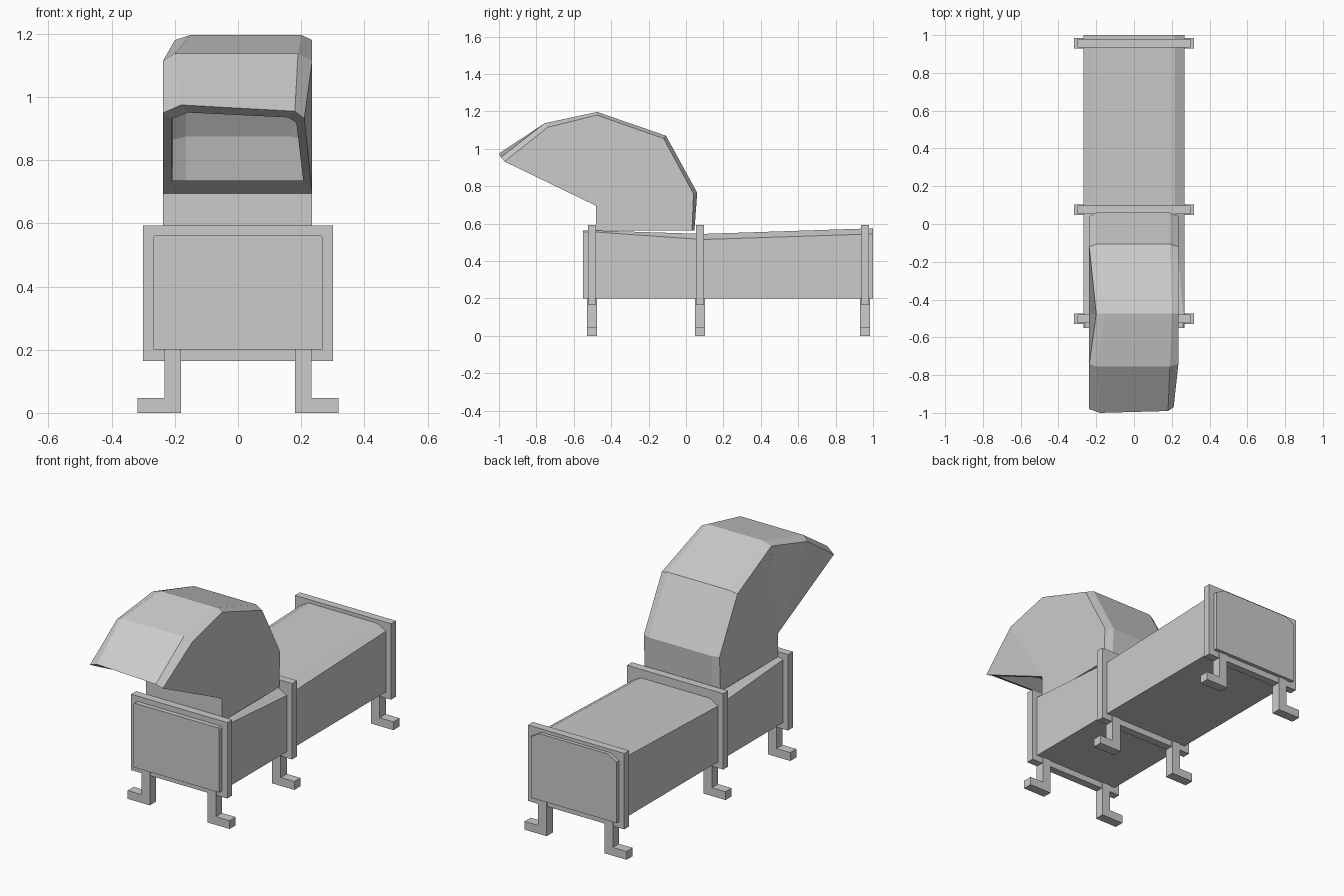
import bpy, bmesh
from mathutils import Vector

if "Cube" in bpy.data.objects:
    bpy.data.objects.remove(bpy.data.objects["Cube"])


def finish(bm, name):
    bmesh.ops.recalc_face_normals(bm, faces=bm.faces)
    mesh = bpy.data.meshes.new(name)
    bm.to_mesh(mesh)
    bm.free()
    obj = bpy.data.objects.new(name, mesh)
    bpy.context.collection.objects.link(obj)
    return obj


def box(name, x0, x1, y0, y1, z0, z1):
    bm = bmesh.new()
    bmesh.ops.create_cube(bm, size=1)
    for v in bm.verts:
        v.co = Vector(((x0 + x1) / 2 + v.co.x * (x1 - x0),
                       (y0 + y1) / 2 + v.co.y * (y1 - y0),
                       (z0 + z1) / 2 + v.co.z * (z1 - z0)))
    return finish(bm, name)


def prism(name, outline, y0, y1):
    """Extrude an x-z outline along y."""
    bm = bmesh.new()
    a, b = ([bm.verts.new((x, y, z)) for x, z in outline] for y in (y0, y1))
    bm.faces.new(a)
    bm.faces.new(b)
    for i in range(len(a)):
        j = (i + 1) % len(a)
        bm.faces.new((a[i], a[j], b[j], b[i]))
    return finish(bm, name)


# Long body: box section whose top corners are progressively chamfered
bm = bmesh.new()
rings = []
for y, side, top, xt in ((-0.55, 0.555, 0.563, 0.26), (-0.48, 0.555, 0.563, 0.26),
                         (0.09, 0.515, 0.545, 0.215), (1.0, 0.545, 0.575, 0.215)):
    section = ((-0.268, 0.2), (0.268, 0.2), (0.268, side), (xt, top), (-xt, top), (-0.268, side))
    rings.append([bm.verts.new((x, y, z)) for x, z in section])
for a, b in zip(rings, rings[1:]):
    for i in range(6):
        j = (i + 1) % 6
        bm.faces.new((a[i], a[j], b[j], b[i]))
bm.faces.new(rings[0])
bm.faces.new(rings[-1])
finish(bm, "body")

# Three bands around the body, each on a pair of L-shaped legs
for label, y in (("front", -0.502), ("middle", 0.075), ("rear", 0.957)):
    box(label + "_band", -0.30, 0.30, y - 0.022, y + 0.022, 0.165, 0.593)
    for side, s in (("left", -1), ("right", 1)):
        outline = [(s * x, z) for x, z in ((0.18, 0), (0.318, 0), (0.318, 0.047),
                                           (0.233, 0.047), (0.233, 0.205), (0.18, 0.205))]
        prism(f"{label}_{side}_leg", outline, y - 0.027, y + 0.027)

# Hood: hollow bent hood made of an outer and an inner row of ribs
bm = bmesh.new()


def rib(points):
    return [bm.verts.new(p) for p in points]


def skin(ribs, lip):
    """Skin the ribs across, then fan each side wall from the lower lip corner."""
    for a, b in zip(ribs, ribs[1:]):
        for i in range(3):
            bm.faces.new((a[i], a[i + 1], b[i + 1], b[i]))
        bm.faces.new((lip[0], a[0], b[0]))
        bm.faces.new((lip[1], a[3], b[3]))


# per rib: side (y, z), top (y, z), then x of left side, left top, right top, right side
spine = (((-0.76 + 0.02, 1.115), (-0.755, 1.137), (-0.237, -0.20, 0.19, 0.235)),
         ((-0.475, 1.18), (-0.475, 1.197), (-0.20, -0.15, 0.20, 0.235)),
         ((-0.12, 1.055), (-0.107, 1.07), (-0.237, -0.20, 0.19, 0.235)),
         ((0.04, 0.76), (0.06, 0.765), (-0.237, -0.20, 0.19, 0.235)),
         ((0.032, 0.563), (0.045, 0.563), (-0.237, -0.20, 0.19, 0.235)))
outer = [rib(((-0.237, -0.98, 0.95), (-0.18, -1.0, 0.975), (0.18, -0.99, 0.955), (0.21, -0.97, 0.932)))]
for s, t, xs in spine:
    outer.append(rib([(x, *p) for x, p in zip(xs, (s, t, t, s))]))
lip = rib(((-0.237, -0.48, 0.695), (0.235, -0.48, 0.695)))
base = rib(((-0.237, -0.48, 0.563), (0.235, -0.48, 0.563)))
skin(outer, lip)
bm.faces.new((lip[0], lip[1], base[1], base[0]))
bm.faces.new((base[0], base[1], *reversed(outer[-1])))
for i, k in ((0, 0), (1, 3)):
    bm.faces.new((lip[i], base[i], outer[-1][k]))

# Hood cavity
center = Vector((0, -0.82, 0.87))


def shrink(v):
    d = v.co - center
    return (d.x * 0.88, center.y + d.y * 0.77, center.z + d.z * 0.77)


inner = [rib([shrink(v) for v in outer[0]])]
inner_lip = rib([shrink(v) for v in lip])
for y, z in ((-0.73, 1.09), (-0.475, 1.15), (-0.14, 1.03), (-0.045, 0.875), (-0.01, 0.73)):
    inner.append(rib(((-0.205, y - 0.015, z - 0.01 * (z > 0.8)), (-0.165, y, z),
                      (0.17, y, z), (0.205, y - 0.015, z - 0.01 * (z > 0.8)))))
skin(inner, inner_lip)
bm.faces.new((inner_lip[0], inner_lip[1], *reversed(inner[-1])))

# Hood rim joining the outside to the cavity
loop_a = [lip[0], *outer[0], lip[1]]
loop_b = [inner_lip[0], *inner[0], inner_lip[1]]
for i in range(6):
    j = (i + 1) % 6
    bm.faces.new((loop_a[i], loop_a[j], loop_b[j], loop_b[i]))
finish(bm, "hood")
